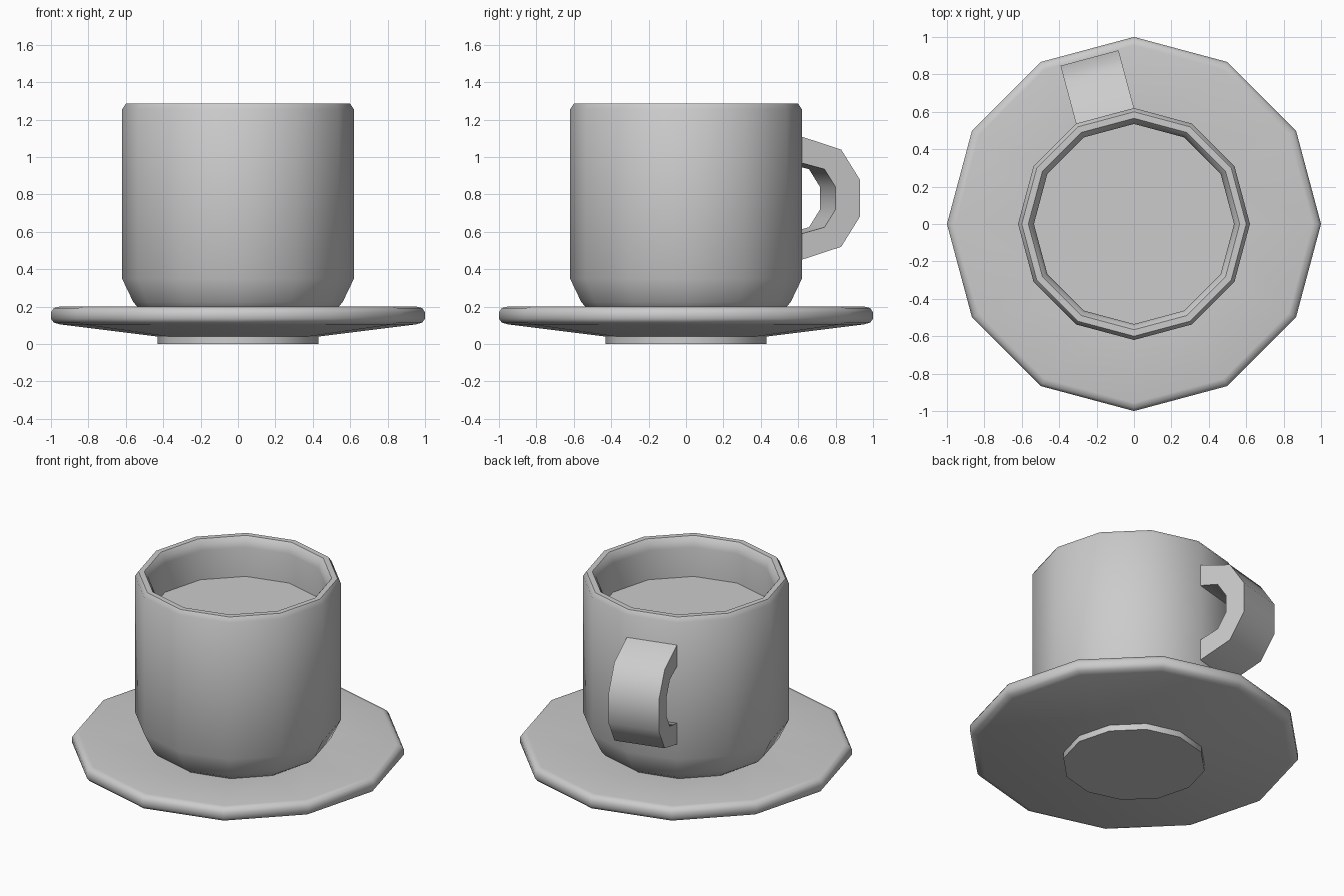
import bpy, bmesh, math
from mathutils import Vector

if "Cube" in bpy.data.objects:
    bpy.data.objects.remove(bpy.data.objects["Cube"])

SIDES = 12


def finish(name, bm, angle=50):
    bmesh.ops.recalc_face_normals(bm, faces=bm.faces)
    mesh = bpy.data.meshes.new(name)
    bm.to_mesh(mesh)
    bm.free()
    obj = bpy.data.objects.new(name, mesh)
    bpy.context.collection.objects.link(obj)
    bpy.ops.object.select_all(action='DESELECT')
    obj.select_set(True)
    bpy.context.view_layer.objects.active = obj
    bpy.ops.object.shade_smooth_by_angle(angle=math.radians(angle))
    return obj


def lathe(name, profile):
    """Spin (radius, z) points into a closed 12-sided solid with capped ends."""
    bm = bmesh.new()
    rings = []
    for r, z in profile:
        rings.append([bm.verts.new((r * math.cos(2 * math.pi * i / SIDES),
                                    r * math.sin(2 * math.pi * i / SIDES), z))
                      for i in range(SIDES)])
    for a, b in zip(rings, rings[1:]):
        for i in range(SIDES):
            j = (i + 1) % SIDES
            bm.faces.new((a[i], a[j], b[j], b[i]))
    bm.faces.new(rings[0][::-1])
    bm.faces.new(rings[-1])
    return finish(name, bm)


# Saucer with a low foot, a rounded rim and a gently dished top
lathe("saucer", [(0.43, 0.0), (0.43, 0.04), (0.95, 0.105), (0.985, 0.115),
                 (1.0, 0.135), (1.0, 0.17), (0.985, 0.193), (0.955, 0.2),
                 (0.5, 0.165)])

# Cup with rounded lip and tapered base
lathe("cup", [(0.48, 0.155), (0.53, 0.19), (0.56, 0.225), (0.62, 0.35),
              (0.62, 1.255), (0.6, 1.285), (0.565, 1.285), (0.545, 1.26),
              (0.535, 1.22), (0.535, 0.98)])

# Flat drink surface inside the cup
lathe("drink", [(0.537, 0.97), (0.537, 1.027)])

# Handle: C-shaped outline (distance from cup face, z), one cup face wide
outer = [(-0.02, 1.115), (0.217, 1.04), (0.32, 0.88),
         (0.32, 0.68), (0.217, 0.52), (-0.02, 0.445)]
inner = [(-0.02, 0.973), (0.125, 0.935), (0.186, 0.84),
         (0.186, 0.72), (0.125, 0.625), (-0.02, 0.585)]
out_dir = Vector((math.cos(math.radians(105)), math.sin(math.radians(105)), 0))
edges = [Vector((0.62 * math.cos(math.radians(a)),
                 0.62 * math.sin(math.radians(a)), 0)) for a in (90, 120)]

bm = bmesh.new()
sections = []
for (do, zo), (di, zi) in zip(outer, inner):
    sections.append([bm.verts.new(edges[k] + out_dir * d + Vector((0, 0, z)))
                     for k, d, z in ((0, do, zo), (1, do, zo),
                                     (1, di, zi), (0, di, zi))])
for a, b in zip(sections, sections[1:]):
    for i in range(4):
        j = (i + 1) % 4
        bm.faces.new((a[i], a[j], b[j], b[i]))
bm.faces.new(sections[0])
bm.faces.new(sections[-1][::-1])
finish("handle", bm)
